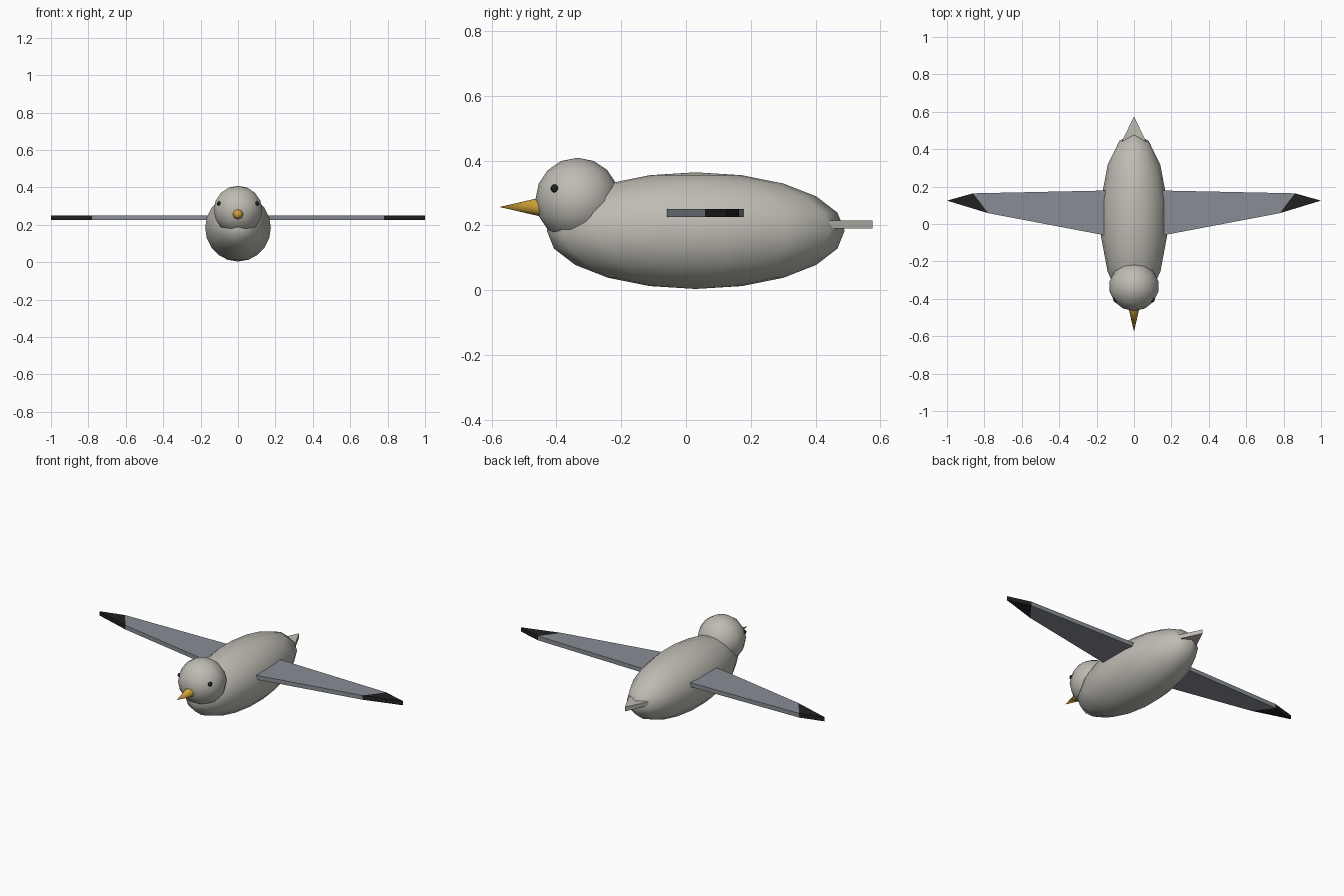
import bpy
import bmesh
from math import radians
from mathutils import Matrix, Vector

if "Cube" in bpy.data.objects:
    bpy.data.objects.remove(bpy.data.objects["Cube"])


def material(name, rgb):
    m = bpy.data.materials.new(name)
    m.diffuse_color = (*rgb, 1)
    m.use_nodes = True
    m.node_tree.nodes["Principled BSDF"].inputs["Base Color"].default_value = m.diffuse_color
    return m


feather = material("pale_feather", (0.52, 0.50, 0.45))
wing_grey = material("wing_grey", (0.25, 0.27, 0.30))
black = material("black", (0.015, 0.015, 0.015))
amber = material("amber", (0.62, 0.36, 0.04))


def add(name, bm, mat, smooth=False):
    bmesh.ops.recalc_face_normals(bm, faces=bm.faces)
    me = bpy.data.meshes.new(name)
    for f in bm.faces:
        f.smooth = smooth
    bm.to_mesh(me)
    bm.free()
    me.materials.append(mat)
    ob = bpy.data.objects.new(name, me)
    bpy.context.collection.objects.link(ob)
    return ob


def ellipsoid(name, centre, size, seg, rings, mat):
    bm = bmesh.new()
    m = Matrix.Translation(centre) @ Matrix.Diagonal((*size, 1))
    bmesh.ops.create_uvsphere(bm, u_segments=seg, v_segments=rings, radius=1, matrix=m)
    return add(name, bm, mat, True)


def slab(name, outline, z0, z1, mat):
    # flat outline extruded upward
    bm = bmesh.new()
    face = bm.faces.new([bm.verts.new((x, y, z0)) for x, y in outline])
    ext = bmesh.ops.extrude_face_region(bm, geom=[face])
    verts = [v for v in ext["geom"] if isinstance(v, bmesh.types.BMVert)]
    bmesh.ops.translate(bm, verts=verts, vec=(0, 0, z1 - z0))
    return add(name, bm, mat)


# body and head
ellipsoid("body", (0, 0.03, 0.184), (0.18, 0.46, 0.18), 14, 10, feather)
ellipsoid("head", (0, -0.335, 0.279), (0.133, 0.13, 0.13), 14, 8, feather)

# beak: cone pointing forward
bm = bmesh.new()
bmesh.ops.create_cone(bm, cap_ends=True, segments=8, radius1=0.031, radius2=0, depth=0.135,
                      matrix=Matrix.Translation((0, -0.5085, 0.257)) @ Matrix.Rotation(radians(90), 4, 'X'))
beak = add("beak", bm, amber, True)
for f in beak.data.polygons:
    if len(f.vertices) > 4:
        f.use_smooth = False

# tail: flat wedge
slab("tail", [(-0.094, 0.38), (0.094, 0.38), (0, 0.576)], 0.19, 0.215, feather)

# wings, dark tips and eyes on both sides
wing = [(0.10, -0.071), (0.78, 0.058), (0.86, 0.164), (0.10, 0.18)]
tip = [(0.78, 0.058), (1.0, 0.125), (0.86, 0.164)]
for side, s in (("left", 1), ("right", -1)):
    slab(side + "_wing", [(s * x, y) for x, y in wing], 0.226, 0.251, wing_grey)
    slab(side + "_wing_tip", [(s * x, y) for x, y in tip], 0.226, 0.251, black)
    ellipsoid(side + "_eye", (s * 0.099, -0.405, 0.314), (0.013, 0.013, 0.013), 8, 6, black)
